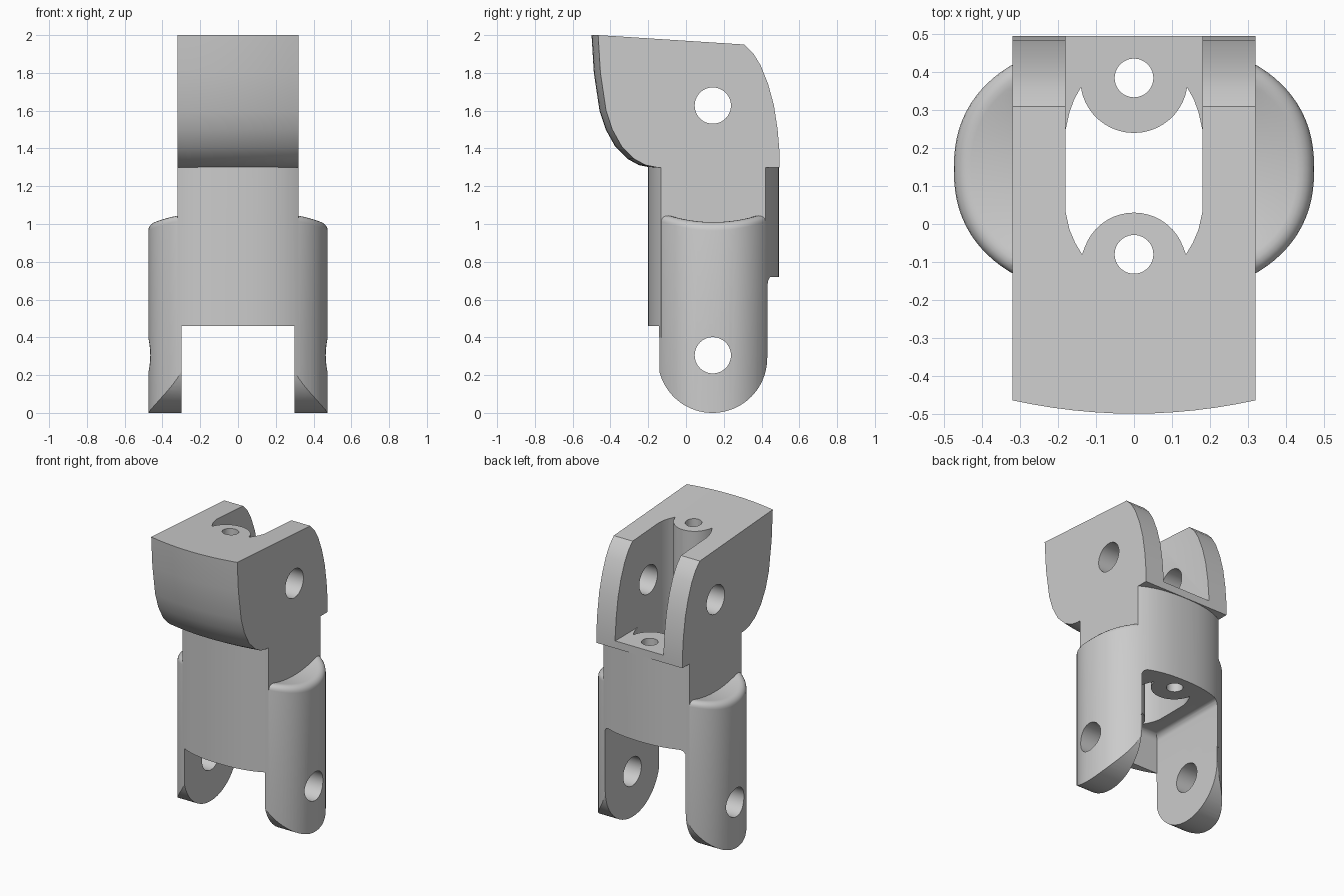
import bpy, bmesh
from math import cos, sin, pi
from mathutils import Matrix

cube = bpy.data.objects.get("Cube")
if cube:
    bpy.data.objects.remove(cube)

grey = bpy.data.materials.new("plain grey")
grey.use_nodes = True
COLOUR = (0.6, 0.6, 0.6, 1)
grey.diffuse_color = COLOUR
grey.node_tree.nodes["Principled BSDF"].inputs["Base Color"].default_value = COLOUR

MID = 0.145  # y of the body axis


def loft(name, rings, caps=True):
    """Skin a list of equal-length point rings and close the ends."""
    bm = bmesh.new()
    rows = [[bm.verts.new(p) for p in ring] for ring in rings]
    n = len(rows[0])
    for a, b in zip(rows, rows[1:]):
        for i in range(n):
            j = (i + 1) % n
            bm.faces.new((a[i], a[j], b[j], b[i]))
    bm.faces.new(rows[0])
    if caps:
        bm.faces.new(rows[-1])
    else:  # ruled cap: join points mirrored in x
        top, h = rows[-1], n // 2
        q = n // 4
        ring = [top[(i + q) % n] for i in range(n)]
        for i in range(h):
            face = [ring[i], ring[i + 1], ring[(n - i - 1) % n], ring[(n - i) % n]]
            bm.faces.new(list(dict.fromkeys(face)))
    bmesh.ops.recalc_face_normals(bm, faces=bm.faces)
    mesh = bpy.data.meshes.new(name)
    bm.to_mesh(mesh)
    bm.free()
    obj = bpy.data.objects.new(name, mesh)
    bpy.context.collection.objects.link(obj)
    return obj


def prism_z(name, outline, z0, z1):
    return loft(name, [[(x, y, z) for x, y in outline] for z in (z0, z1)])


def prism_x(name, outline, half):
    return loft(name, [[(x, y, z) for y, z in outline] for x in (-half, half)])


def box(name, x, y0, y1, z0, z1):
    return prism_z(name, [(-x, y0), (x, y0), (x, y1), (-x, y1)], z0, z1)


def arc(cx, cy, r, a0, a1, n):
    return [(cx + r * cos(a0 + (a1 - a0) * i / n), cy + r * sin(a0 + (a1 - a0) * i / n))
            for i in range(n + 1)]


def circle(cx, cy, r, n=48):
    return arc(cx, cy, r, 0, 2 * pi, n)[:-1]


def combine(obj, tool, operation):
    """Apply a boolean and discard the tool."""
    mod = obj.modifiers.new("combine", "BOOLEAN")
    mod.object, mod.operation, mod.solver = tool, operation, "EXACT"
    graph = bpy.context.evaluated_depsgraph_get()
    mesh = bpy.data.meshes.new_from_object(obj.evaluated_get(graph))
    obj.modifiers.clear()
    obj.data = mesh
    bpy.data.objects.remove(tool)


def oval(inset=0.0, stretch=1.0, n=96):
    """Squarish oval plan of the body."""
    pts = []
    for i in range(n):
        c, s = cos(2 * pi * i / n), sin(2 * pi * i / n)
        f = lambda v: (1 if v > 0 else -1) * abs(v) ** (2 / 2.3) if abs(v) > 1e-9 else 0
        pts.append(((0.475 - inset) * f(c), MID + (0.345 - inset) * stretch * f(s)))
    return pts


# Lower sleeve with saddle-shaped, rounded shoulders
def saddle(y):
    return 1.01 + 0.05 * ((y - MID) / 0.28) ** 2


R = 0.045
rings = [[(x, y, 0) for x, y in oval()]]
for k in range(6):
    a = k * pi / 10
    rings.append([(x, y, saddle(y) - R + R * sin(a)) for x, y in oval(R * (1 - cos(a)))])
link = loft("finger_link", rings, caps=False)

# Rounded fork ends
rounding = arc(0.14, 0.29, 0.29, pi, 2 * pi, 40)
combine(link, prism_x("fork_rounding", rounding + [(1, 0.29), (1, 3), (-1, 3), (-1, 0.29)], 1),
        "INTERSECT")

# Neck: the same oval with flat sides
neck = prism_z("neck", oval(stretch=1.004), 0.4, 1.32)
combine(neck, box("neck_sides", 0.32, -1, 1, 0.3, 2), "INTERSECT")
combine(link, neck, "UNION")

# Head: side profile with a gently bowed front
front = [(-0.5, 2), (-0.488, 1.8), (-0.458, 1.6), (-0.425, 1.5), (-0.375, 1.41),
         (-0.31, 1.345), (-0.25, 1.312), (-0.19, 1.3)]
back = [(0.495, 1.3), (0.495, 1.38), (0.485, 1.5), (0.465, 1.63), (0.435, 1.74),
        (0.395, 1.84), (0.355, 1.905), (0.31, 1.95)]
slices = []
for i in range(13):
    u = i / 6 - 1
    slices.append([(0.32 * u, y + 0.035 * u * u, z) for y, z in front]
                  + [(0.32 * u, y, z) for y, z in back])
combine(link, loft("head", slices), "UNION")

# Gap between the forks, rounded where it meets the ceiling
gap = box("fork_gap", 0.3, -0.14, 1, -1, 0.72)
bm = bmesh.new()
bm.from_mesh(gap.data)
edges = [e for e in bm.edges if all(v.co.z > 0.7 for v in e.verts)]
bmesh.ops.bevel(bm, geom=edges, offset=0.04, segments=5, profile=0.5, affect="EDGES")
bm.to_mesh(gap.data)
bm.free()
combine(link, gap, "DIFFERENCE")
combine(link, box("front_gap", 0.3, -1, 0, -1, 0.46), "DIFFERENCE")

# Central shaft with a round boss at each end, and the open slot in the head
side = [(0.137, -0.08), (0.155, -0.05), (0.17, -0.015), (0.18, 0.03)]
near_boss = arc(0, -0.108, 0.138, pi - 0.21, 0.21, 20)[1:-1]
far_side = [(0.18, 0.25), (0.17, 0.295), (0.157, 0.33), (0.14, 0.36)]
far_boss = arc(0, 0.382, 0.142, -0.16, -pi + 0.16, 20)[1:-1]
mirror = lambda pts: [(-x, y) for x, y in reversed(pts)]
shaft = side + far_side + far_boss + mirror(side + far_side) + near_boss
combine(link, prism_z("shaft", shaft, 0.5, 1.5), "DIFFERENCE")
slot = side + [(0.18, 1), (-0.18, 1)] + mirror(side) + near_boss
combine(link, prism_z("head_slot", slot, 1.35, 3), "DIFFERENCE")

# Pin holes across and cord holes along the link
for z in (0.305, 1.627):
    combine(link, prism_x("pin_hole", circle(0.142, z, 0.096), 1), "DIFFERENCE")
for y in (-0.08, 0.385):
    combine(link, prism_z("cord_hole", circle(0, y, 0.051), -1, 3), "DIFFERENCE")

link.data.materials.clear()
link.data.materials.append(grey)
for poly in link.data.polygons:
    poly.material_index = 0
bpy.ops.object.select_all(action="DESELECT")
link.select_set(True)
bpy.context.view_layer.objects.active = link
bpy.ops.object.shade_smooth_by_angle(angle=pi / 6)
